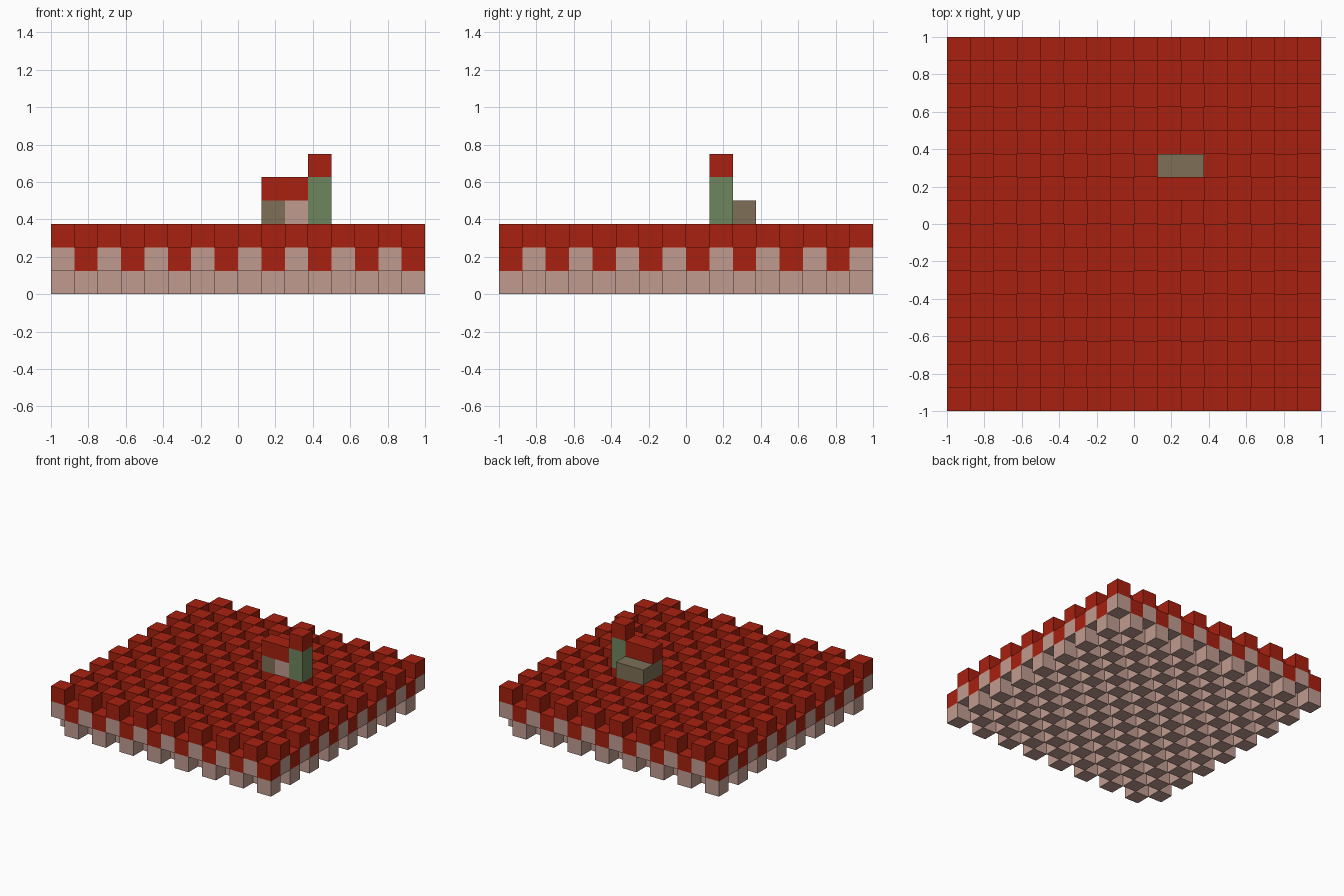
import bpy
import bmesh
from mathutils import Vector

cube = bpy.data.objects.get("Cube")
if cube:
    bpy.data.objects.remove(cube, do_unlink=True)

N = 16            # cells along each side
S = 2 / N         # cell size


def make_material(name, rgb):
    mat = bpy.data.materials.new(name)
    mat.use_nodes = True
    color = (*rgb, 1)
    mat.diffuse_color = color
    bsdf = next(n for n in mat.node_tree.nodes if n.type == 'BSDF_PRINCIPLED')
    bsdf.inputs["Base Color"].default_value = color
    return mat


red = make_material("brick red", (0.39, 0.015, 0.005))
pink = make_material("dusty pink", (0.53, 0.33, 0.28))
brown = make_material("olive brown", (0.21, 0.16, 0.095))
green = make_material("moss green", (0.155, 0.24, 0.11))

# Checkerboard floor: two-block columns, every other one raised by a block
board = [(i, j, (i + j + 1) % 2) for i in range(N) for j in range(N)]

# Parts as lists of grid cells (column, row, layer)
parts = {
    "floor_lower_blocks": (pink, board),
    "floor_upper_blocks": (red, [(i, j, k + 1) for i, j, k in board]),
    "bench_blocks": (brown, [(9, 9, 3), (9, 10, 3), (10, 10, 3)]),
    "wall_block": (pink, [(10, 9, 3)]),
    "wall_cap": (red, [(9, 9, 4), (10, 9, 4)]),
    "post": (green, [(11, 9, 3), (11, 9, 4)]),
    "post_cap": (red, [(11, 9, 5)]),
}
filled = {cell for _, cells in parts.values() for cell in cells}


def add_blocks(name, mat, cells):
    """Build block cells, leaving out faces shared with a neighbour."""
    bm = bmesh.new()
    for i, j, k in cells:
        centre = Vector((i + 0.5 - N / 2, j + 0.5 - N / 2, k + 0.5)) * S
        for axis in range(3):
            for sign in (-1, 1):
                n = Vector((0, 0, 0))
                n[axis] = sign
                if (i + int(n.x), j + int(n.y), k + int(n.z)) in filled:
                    continue
                u = Vector((0, 0, 0))
                u[(axis + 1) % 3] = 1
                v = n.cross(u)
                corners = (n - u - v, n + u - v, n + u + v, n - u + v)
                bm.faces.new([bm.verts.new(centre + c * S / 2) for c in corners])
    mesh = bpy.data.meshes.new(name)
    bm.to_mesh(mesh)
    bm.free()
    mesh.materials.append(mat)
    obj = bpy.data.objects.new(name, mesh)
    bpy.context.scene.collection.objects.link(obj)


for name, (mat, cells) in parts.items():
    add_blocks(name, mat, cells)
